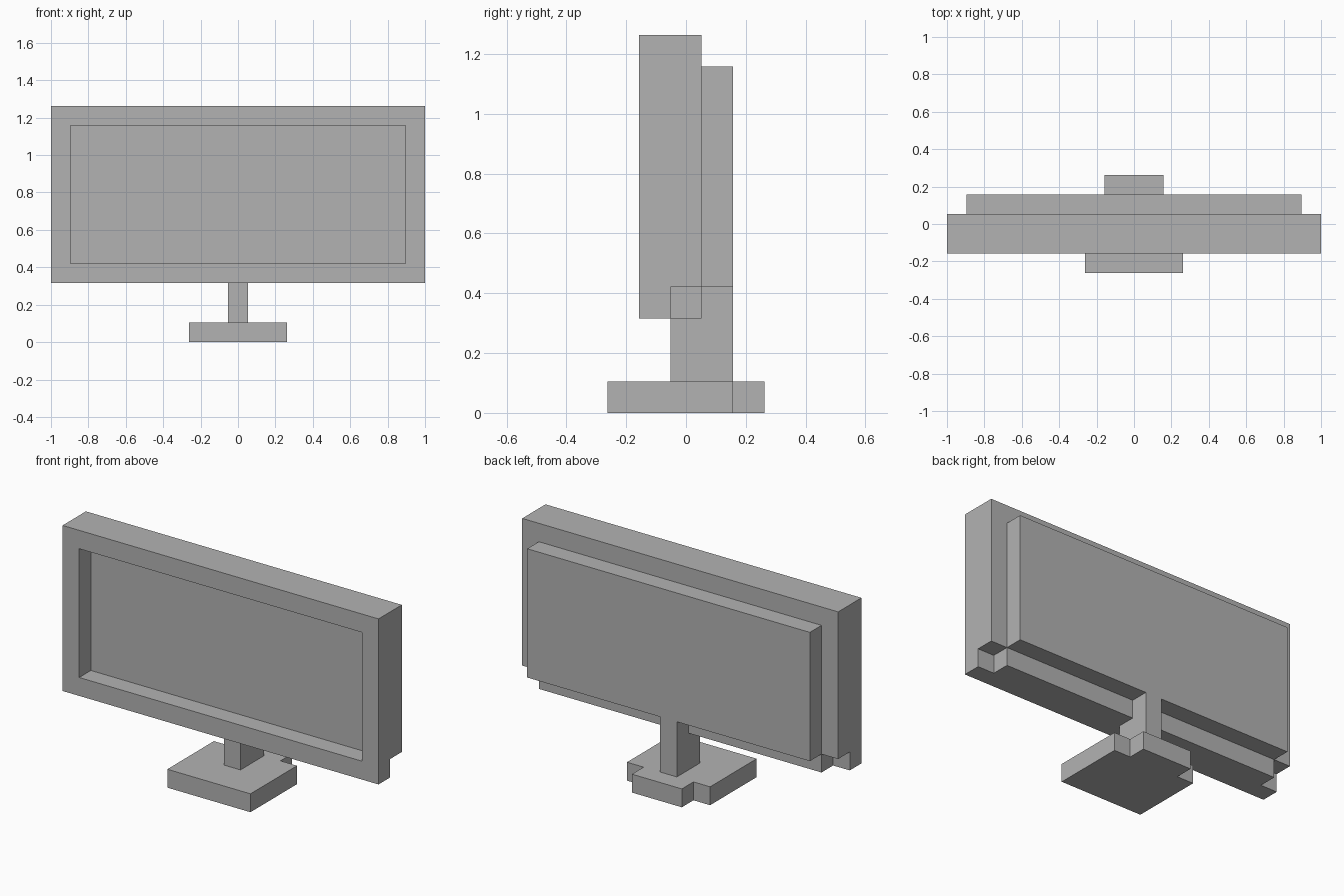
import bpy
import bmesh

cube = bpy.data.objects.get("Cube")
if cube:
    bpy.data.objects.remove(cube, do_unlink=True)

U = 2 / 19  # one grid block

grey = bpy.data.materials.new("plain grey")
grey.use_nodes = True
GREY = (0.45, 0.45, 0.45, 1)
grey.diffuse_color = GREY
grey.node_tree.nodes["Principled BSDF"].inputs["Base Color"].default_value = GREY


def finish(name, bm):
    """Scale from blocks to units and make the object."""
    bmesh.ops.scale(bm, vec=(U, U, U), verts=bm.verts)
    bmesh.ops.recalc_face_normals(bm, faces=bm.faces)
    mesh = bpy.data.meshes.new(name)
    bm.to_mesh(mesh)
    bm.free()
    mesh.materials.append(grey)
    obj = bpy.data.objects.new(name, mesh)
    bpy.context.collection.objects.link(obj)
    return obj


def prism(half, axis, start, end):
    """Mirror a half outline in x and extrude it along y or z."""
    outline = half + [(-x, v) for x, v in reversed(half)]
    bm = bmesh.new()
    verts = [bm.verts.new((x, start, v) if axis == "y" else (x, v, start))
             for x, v in outline]
    face = bm.faces.new(verts)
    moved = bmesh.ops.extrude_face_region(bm, geom=[face])["geom"]
    step = end - start
    bmesh.ops.translate(bm, vec=(0, step, 0) if axis == "y" else (0, 0, step),
                        verts=[g for g in moved if isinstance(g, bmesh.types.BMVert)])
    bmesh.ops.recalc_face_normals(bm, faces=bm.faces)
    return bm


# Base foot, with its rear corners cut out
finish("base", prism([(2.5, -2.5), (2.5, 1.5), (1.5, 1.5), (1.5, 2.5)], "z", 0, 1))

# Upright neck
finish("stand_neck", prism([(0.5, -0.5), (0.5, 1.5)], "z", 1, 4))

# Screen body, with its lower corners cut out
finish("screen_body", prism([(8.5, 3), (8.5, 4), (9.5, 4), (9.5, 12)], "y", -0.5, 0.5))

# Raised rear panel
finish("rear_panel", prism([(8.5, 4), (8.5, 11)], "y", 0.5, 1.5))

# Bezel: a slab opened through its front and back
bm = prism([(9.5, 3), (9.5, 12)], "y", -1.5, -0.5)
ends = [f for f in bm.faces if abs(f.normal.y) > 0.9]
bmesh.ops.inset_individual(bm, faces=ends, thickness=1, use_even_offset=True)
rims = [e for f in ends for e in f.edges]
bmesh.ops.delete(bm, geom=ends, context="FACES_ONLY")
bmesh.ops.bridge_loops(bm, edges=rims)
finish("bezel", bm)
